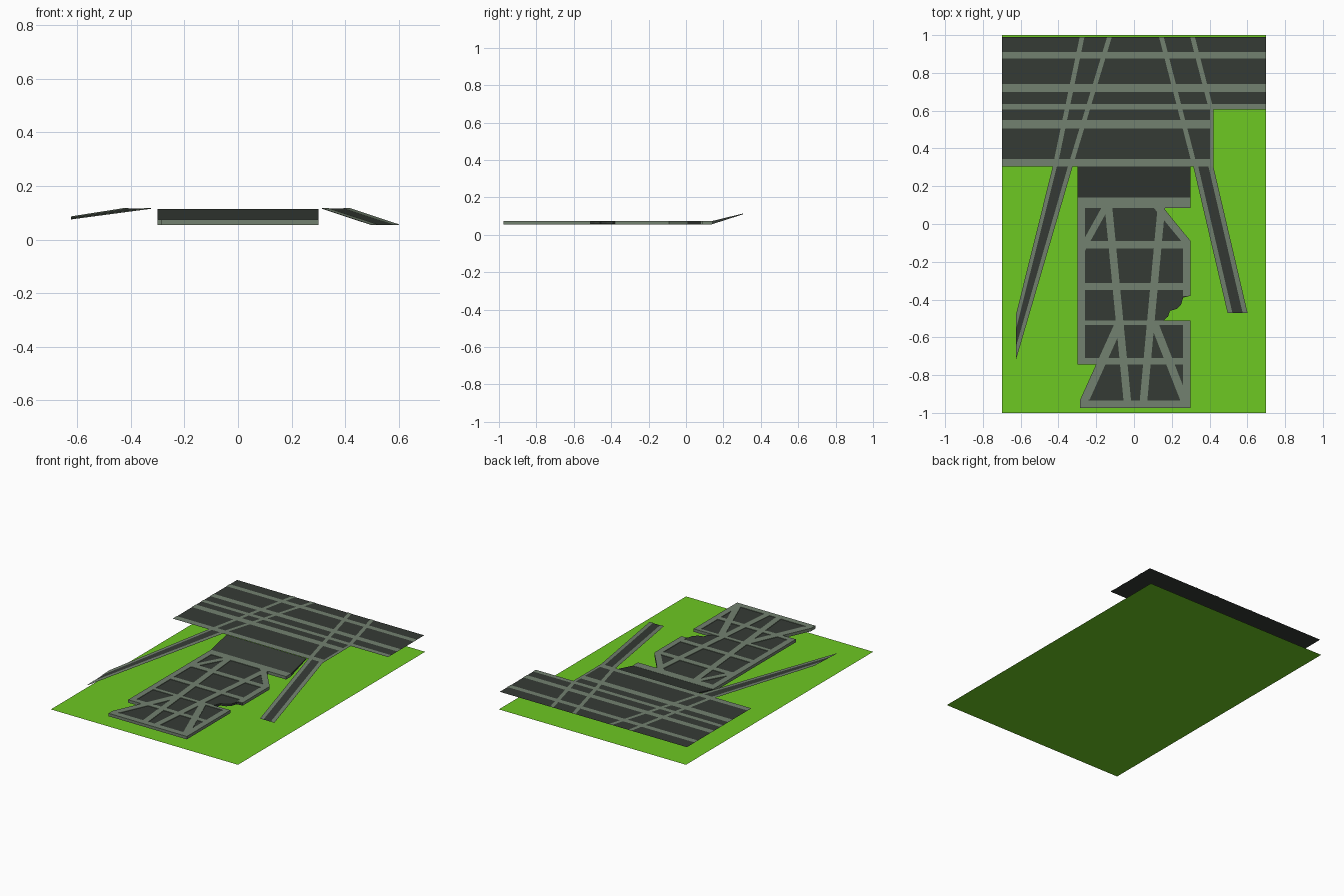
import bpy, bmesh


def material(name, rgb):
    m = bpy.data.materials.new(name)
    m.diffuse_color = (*rgb, 1)
    return m


GREEN = material("grass_green", (0.155, 0.578, 0.016))
DARK = material("dark_panel", (0.036, 0.044, 0.036))
GREY = material("grey_frame", (0.17, 0.22, 0.16))


def build(name, polys, mat, top, bottom=None):
    """Flat polygons draped at height top(x, y); closed solids if bottom is given."""
    bm = bmesh.new()
    for pts in polys:
        up = [bm.verts.new((x, y, top(x, y))) for x, y in pts]
        face = bm.faces.new(up)
        face.normal_update()
        if face.normal.z < 0:
            face.normal_flip()
        if bottom:
            low = [bm.verts.new((x, y, bottom(x, y))) for x, y in pts]
            bm.faces.new(low)
            n = len(pts)
            for i in range(n):
                j = (i + 1) % n
                bm.faces.new((up[i], up[j], low[j], low[i]))
    if bottom:
        bmesh.ops.recalc_face_normals(bm, faces=bm.faces)
    bmesh.ops.triangulate(bm, faces=[f for f in bm.faces if len(f.verts) > 4])
    me = bpy.data.meshes.new(name)
    bm.to_mesh(me)
    bm.free()
    me.materials.append(mat)
    ob = bpy.data.objects.new(name, me)
    bpy.context.collection.objects.link(ob)
    return ob


def flat(z):
    return lambda x, y: z


def slope(y0, z0, y1, z1):
    return lambda x, y: z0 + (z1 - z0) * (y - y0) / (y1 - y0)


def rect(x0, x1, y0, y1):
    return [(x0, y0), (x1, y0), (x1, y1), (x0, y1)]


def slant(xa, ya, xb, yb, w):
    """Slanted strip whose ends are cut parallel to x."""
    h = w / 2
    return [(xa - h, ya), (xa + h, ya), (xb + h, yb), (xb - h, yb)]


# Ground
build("ground", [rect(-0.7, 0.7, -1, 1)], GREEN, flat(0))

# Upper deck and its grey strips
build("upper_deck", [[(-0.7, 0.305), (0.42, 0.305), (0.42, 0.605), (0.7, 0.605),
                      (0.7, 0.99), (-0.7, 0.99)]], DARK, flat(0.115))
strips = [rect(-0.7, 0.7, 0.875, 0.91), rect(-0.7, 0.7, 0.70, 0.74),
          rect(-0.7, 0.7, 0.605, 0.635), rect(-0.7, 0.42, 0.505, 0.55),
          rect(-0.7, 0.42, 0.305, 0.345), rect(0.402, 0.42, 0.305, 0.61),
          slant(-0.275, 0.99, -0.418, 0.305, 0.025),
          slant(-0.13, 0.99, -0.337, 0.305, 0.025),
          slant(0.145, 0.99, 0.322, 0.305, 0.025),
          slant(0.31, 0.99, 0.408, 0.61, 0.025)]
build("upper_deck_strips", strips, GREY, flat(0.117))

# Left long ramp, cut off along x
top = slope(0.305, 0.115, -0.72, 0.075)
build("left_ramp", [[(-0.43, 0.305), (-0.625, -0.48), (-0.625, -0.72),
                     (-0.325, 0.305)]], DARK, top)
build("left_ramp_edges",
      [[(-0.43, 0.305), (-0.625, -0.48), (-0.625, -0.56), (-0.408, 0.305)],
       [(-0.35, 0.305), (-0.625, -0.65), (-0.625, -0.72), (-0.325, 0.305)]],
      GREY, lambda x, y: top(x, y) + 0.002)

# Right long ramp
top_r = slope(0.305, 0.115, -0.47, 0.055)
build("right_ramp", [slant(0.367, 0.305, 0.548, -0.47, 0.106)], DARK, top_r)
build("right_ramp_edges", [slant(0.327, 0.305, 0.508, -0.47, 0.026),
                           slant(0.407, 0.305, 0.588, -0.47, 0.026)],
      GREY, lambda x, y: top_r(x, y) + 0.002)

# Wide centre ramp in three panels, tapering towards the upper deck
xs = [-0.3, -0.16, 0.17, 0.3]
build("centre_ramp", [rect(a, b, 0.14, 0.305) for a, b in zip(xs, xs[1:])], DARK,
      slope(0.14, 0.074, 0.305, 0.114), slope(0.14, 0.057, 0.305, 0.110))

# Lower deck with broken right side
outline = [(-0.298, 0.138), (0.298, 0.138), (0.298, 0.087), (0.155, 0.087),
           (0.298, -0.09), (0.298, -0.38), (0.26, -0.39), (0.25, -0.425),
           (0.225, -0.45), (0.19, -0.46), (0.18, -0.49), (0.155, -0.512),
           (0.298, -0.512), (0.298, -0.973), (-0.283, -0.973), (-0.283, -0.93),
           (-0.198, -0.743), (-0.298, -0.743)]
build("lower_deck", [outline], DARK, flat(0.072), flat(0.058))

# Lower deck frame and cross beams
beams = [rect(-0.3, -0.26, -0.745, 0.14), rect(-0.3, 0.3, 0.085, 0.14),
         rect(0.26, 0.3, -0.38, -0.09), rect(0.26, 0.3, -0.975, -0.51),
         rect(-0.285, 0.3, -0.975, -0.935),
         rect(-0.285, -0.24, -0.975, -0.93),
         rect(-0.28, 0.28, -0.13, -0.09), rect(-0.28, 0.28, -0.35, -0.312),
         rect(-0.28, 0.28, -0.535, -0.51), rect(-0.3, 0.28, -0.745, -0.71),
         slant(0.13, 0.085, 0.275, -0.09, 0.05),
         slant(-0.075, -0.52, -0.26, -0.93, 0.05),
         slant(0.105, -0.52, 0.27, -0.94, 0.045),
         slant(-0.15, 0.09, -0.278, -0.14, 0.04),
         slant(-0.135, 0.09, -0.035, -0.94, 0.04),
         slant(0.145, 0.09, 0.05, -0.94, 0.04)]
build("lower_deck_beams", beams, GREY, flat(0.075), flat(0.055))
